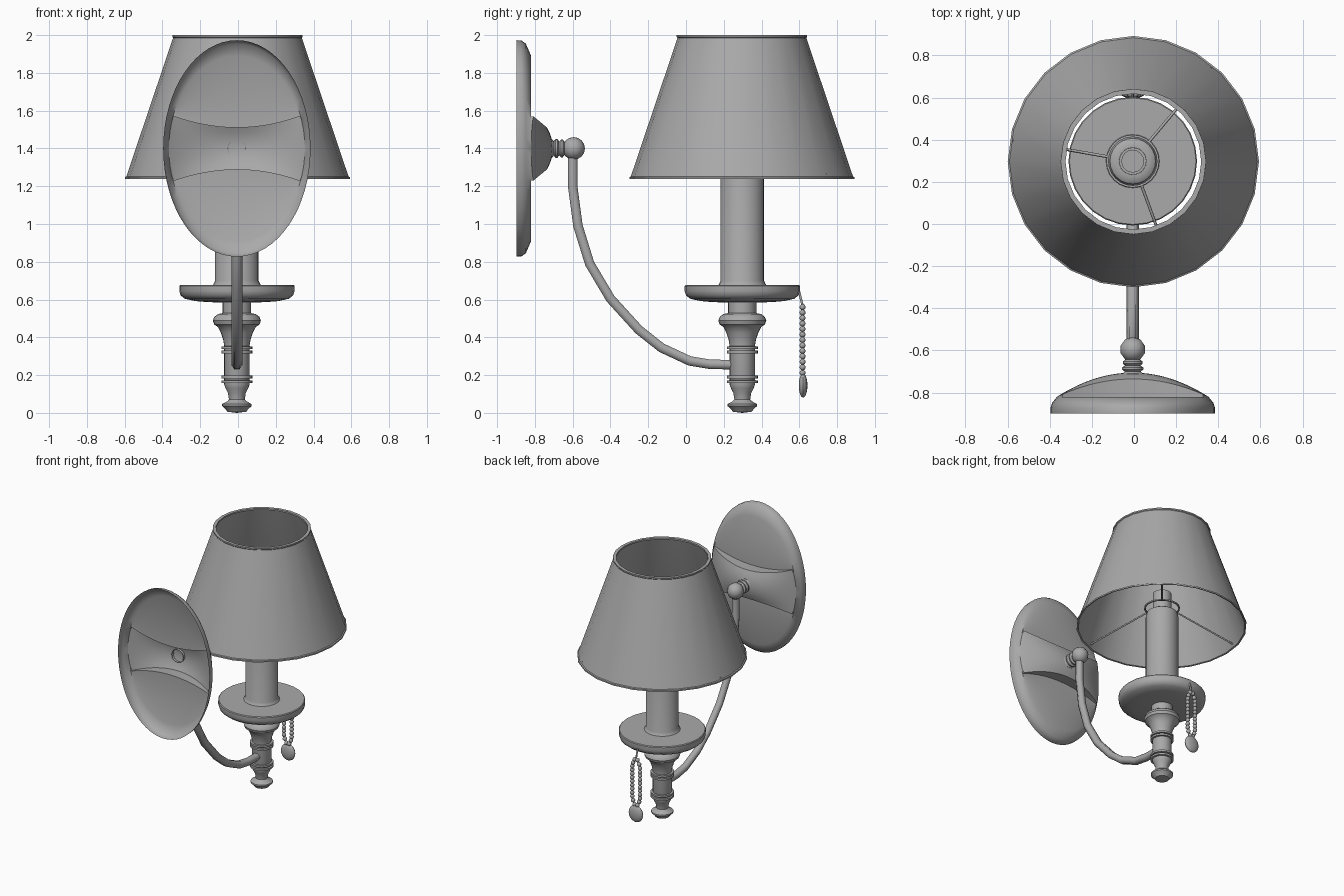
import bpy, bmesh, math
from mathutils import Matrix, Vector

if "Cube" in bpy.data.objects:
    bpy.data.objects.remove(bpy.data.objects["Cube"])

AXIS_Y = 0.298   # lamp axis
XO = -0.006      # slight sideways offset of the fittings

GREY = bpy.data.materials.new("dark_grey")
GREY.diffuse_color = (0.4, 0.4, 0.4, 1)
GREY.use_nodes = True
GREY.node_tree.nodes["Principled BSDF"].inputs["Base Color"].default_value = GREY.diffuse_color


def finish(name, bm, angle=35):
    bmesh.ops.remove_doubles(bm, verts=bm.verts, dist=1e-5)
    bmesh.ops.recalc_face_normals(bm, faces=bm.faces)
    me = bpy.data.meshes.new(name)
    bm.to_mesh(me)
    bm.free()
    me.materials.append(GREY)
    ob = bpy.data.objects.new(name, me)
    bpy.context.collection.objects.link(ob)
    bpy.ops.object.select_all(action='DESELECT')
    ob.select_set(True)
    bpy.context.view_layer.objects.active = ob
    bpy.ops.object.shade_smooth_by_angle(angle=math.radians(angle))
    return ob


def lathe(name, profile, sides=24, loc=(XO, AXIS_Y, 0), along_y=False, closed=False):
    """Spin (radius, height) points around z, or around y."""
    bm = bmesh.new()
    vs = [bm.verts.new((r, 0, h)) for r, h in profile]
    es = [bm.edges.new(p) for p in zip(vs, vs[1:])]
    if closed:
        es.append(bm.edges.new((vs[-1], vs[0])))
    bmesh.ops.spin(bm, geom=vs + es, cent=(0, 0, 0), axis=(0, 0, 1),
                   angle=math.tau, steps=sides, use_merge=True)
    if along_y:
        bm.transform(Matrix.Rotation(-math.pi / 2, 4, 'X'))
    bm.transform(Matrix.Translation(loc))
    return finish(name, bm)


def tube(name, pts, radius, res=1):
    cu = bpy.data.curves.new(name, 'CURVE')
    cu.dimensions = '3D'
    cu.bevel_depth = radius
    cu.bevel_resolution = res
    cu.use_fill_caps = True
    cu.materials.append(GREY)
    sp = cu.splines.new('POLY')
    sp.points.add(len(pts) - 1)
    for p, co in zip(sp.points, pts):
        p.co = (*co, 1)
    sp.use_smooth = True
    ob = bpy.data.objects.new(name, cu)
    bpy.context.collection.objects.link(ob)
    return ob


def ball(bm, loc, scale, u, v):
    bmesh.ops.create_uvsphere(bm, u_segments=u, v_segments=v, radius=1,
                              matrix=Matrix.Translation(loc) @ Matrix.Diagonal((*scale, 1)))


# Lampshade: thin cone with a rolled rim at both ends
lathe("lampshade", [(0.585, 1.24), (0.596, 1.237), (0.596, 1.248), (0.588, 1.252),
                    (0.341, 1.985), (0.345, 1.99), (0.345, 2.0), (0.322, 2.0),
                    (0.322, 1.988), (0.332, 1.983), (0.579, 1.252)],
      loc=(-0.003, AXIS_Y - 0.002, 0), closed=True)

# Candle sleeve and bulb socket
lathe("candle_sleeve", [(0.135, 0.665), (0.122, 0.685), (0.115, 0.7), (0.115, 1.31),
                        (0.108, 1.34), (0.09, 1.352), (0.065, 1.352)])
lathe("bulb_socket", [(0.065, 1.34), (0.065, 1.5), (0.052, 1.5), (0.052, 1.38), (0, 1.38)], 16)

# Shade carrier: inner ring, three spokes
lathe("carrier_ring", [(0.115, 1.38), (0.125, 1.38), (0.125, 1.39), (0.115, 1.39)], closed=True)
for i, deg in enumerate((50, 170, 290)):
    d = Vector((math.cos(math.radians(deg)), math.sin(math.radians(deg)), 0))
    c = Vector((XO, AXIS_Y, 0))
    tube(f"carrier_spoke_{i}", [c + d * 0.12 + Vector((0, 0, 1.385)),
                                c + d * 0.58 + Vector((0, 0, 1.26))], 0.007, 0)

# Drip dish
lathe("drip_dish", [(0, 0.677), (0.3, 0.678), (0.305, 0.672), (0.305, 0.645), (0.298, 0.622),
                    (0.275, 0.604), (0.22, 0.592), (0.15, 0.586), (0, 0.584)], 28)

# Turned stem and finial
lathe("turned_stem", [(0.075, 0.59), (0.075, 0.528), (0.1, 0.523), (0.12, 0.508), (0.127, 0.488),
                      (0.12, 0.468), (0.1, 0.455), (0.085, 0.425), (0.073, 0.39), (0.067, 0.355),
                      (0.067, 0.15), (0.06, 0.13), (0.047, 0.105), (0.042, 0.072), (0.05, 0.062),
                      (0.078, 0.047), (0.078, 0.036), (0.06, 0.02), (0.05, 0.006), (0, 0)])
for i, z in enumerate((0.345, 0.322, 0.19, 0.165)):
    lathe(f"stem_ring_{i}", [(0.066, z - 0.008), (0.082, z - 0.007),
                             (0.082, z + 0.007), (0.066, z + 0.008)])

# Curved arm, ball joint and knuckle
arm = [(-0.6, 1.39), (-0.6, 1.2), (-0.572, 0.99), (-0.51, 0.79), (-0.4, 0.605), (-0.25, 0.44),
       (-0.13, 0.345), (0.02, 0.275), (0.13, 0.257), (0.27, 0.255)]
tube("curved_arm", [(XO, y, z) for y, z in arm], 0.029)
bm = bmesh.new()
ball(bm, (XO, -0.595, 1.4), (0.06, 0.06, 0.06), 10, 8)
finish("ball_joint", bm, 50)
lathe("knuckle", [(0.05, -0.73), (0.05, -0.71), (0.038, -0.7), (0.05, -0.69), (0.05, -0.68),
                  (0.036, -0.672), (0.047, -0.662), (0.047, -0.652), (0.03, -0.64), (0.03, -0.61)],
      16, (XO, 0, 1.4), True)

# Oval wall plate: rim rings, then columns across the face with a raised flared band
N, A, B = 64, 0.36, 0.49
bm = bmesh.new()
prev = None
for rx, rz, y in [(0.39, 0.573, -0.898), (0.39, 0.572, -0.872), (0.382, 0.555, -0.848), (A, B, -0.82)]:
    ring = [bm.verts.new((rx * math.sin(math.tau * k / N), y, rz * math.cos(math.tau * k / N)))
            for k in range(N)]
    if prev:
        for k in range(N):
            j = (k + 1) % N
            bm.faces.new((prev[k], prev[j], ring[j], ring[k]))
    prev = ring
prev = None
for k in range(-N // 4, N // 4 + 1):
    s = math.sin(math.tau * k / N)
    span = B * abs(math.cos(math.tau * k / N))
    c = min(0.11 + 0.07 * s * s, span)        # band is narrowest in the middle
    h = 1 - s * s
    col = [(span, 0), (c, 0)] + [(c * f, h * (0.085 + 0.03 * (1 - f * f)))
                                 for f in (1, 0.75, 0.5, 0.25, 0, -0.25, -0.5, -0.75, -1)]
    col += [(-c, 0), (-span, 0)]
    col = [bm.verts.new((A * s, -0.82 + d, z)) for z, d in col]
    if prev:
        for i in range(len(col) - 1):
            bm.faces.new((prev[i], prev[i + 1], col[i + 1], col[i]))
    prev = col
bm.transform(Matrix.Translation((XO, 0, 1.4)))
finish("wall_plate", bm, 45)

# Pull chain: hook, looped bead strands and pendant
CY = 0.617
tube("chain_hook", [(XO, 0.597, 0.65), (XO, 0.607, 0.61), (XO, CY, 0.57)], 0.007)
bm = bmesh.new()
for s in (-1, 1):
    for k in range(13):
        x = XO + s * (0.012 + 0.021 * min(1, k / 1.5, (12 - k) / 1.5))
        ball(bm, (x, CY, 0.56 - 0.029 * k), (0.016, 0.016, 0.016), 8, 6)
finish("bead_chain", bm, 60)
bm = bmesh.new()
ball(bm, (XO, CY + 0.003, 0.145), (0.06, 0.023, 0.064), 16, 10)
finish("chain_pendant", bm)
